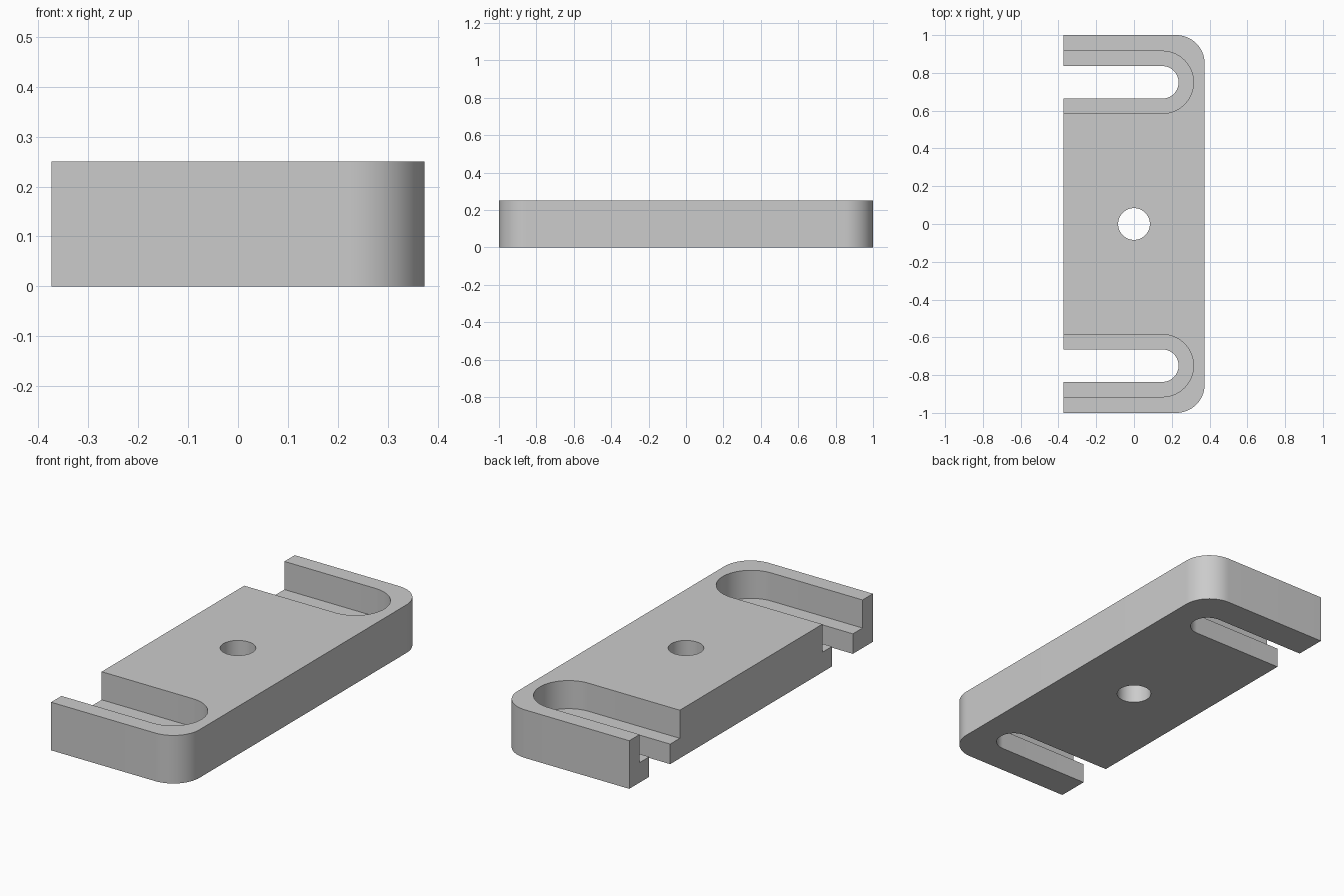
import bpy, bmesh, math

if "Cube" in bpy.data.objects:
    bpy.data.objects.remove(bpy.data.objects["Cube"])

grey = bpy.data.materials.new("light_grey")
grey.diffuse_color = (0.6, 0.6, 0.6, 1)
grey.use_nodes = True
grey.node_tree.nodes["Principled BSDF"].inputs["Base Color"].default_value = grey.diffuse_color

W, L, H = 0.374, 1.0, 0.25       # half width, half length, height
SLOT_X, SLOT_Y = 0.15, 0.75      # centre of each slot's rounded end
LEDGE = 0.104                    # height of the ledge inside the slots


def arc(cx, cy, r, a0, a1, n):
    return [(cx + r * math.cos(math.radians(a0 + (a1 - a0) * i / n)),
             cy + r * math.sin(math.radians(a0 + (a1 - a0) * i / n)))
            for i in range(n + 1)]


def prism(name, outline, z0, z1):
    bm = bmesh.new()
    face = bm.faces.new([bm.verts.new((x, y, z0)) for x, y in outline])
    top = bmesh.ops.extrude_face_region(bm, geom=[face])["geom"]
    bmesh.ops.translate(bm, vec=(0, 0, z1 - z0),
                        verts=[v for v in top if isinstance(v, bmesh.types.BMVert)])
    bmesh.ops.recalc_face_normals(bm, faces=bm.faces)
    mesh = bpy.data.meshes.new(name)
    bm.to_mesh(mesh)
    bm.free()
    mesh.materials.append(grey)
    obj = bpy.data.objects.new(name, mesh)
    bpy.context.collection.objects.link(obj)
    return obj


def slot(name, y, r, z0):
    outline = [(-0.6, y - r)] + arc(SLOT_X, y, r, -90, 90, 32) + [(-0.6, y + r)]
    return prism(name, outline, z0, H + 0.1)


# Plate with two rounded corners on the right
R = 0.15
plate = prism("mounting_plate",
              [(-W, -L)] + arc(W - R, -L + R, R, -90, 0, 16)
              + arc(W - R, L - R, R, 0, 90, 16) + [(-W, L)], 0, H)

# Centre hole and stepped open slots
cutters = [prism("hole_cutter", arc(0, 0, 0.084, 0, 360, 48)[:-1], -0.1, H + 0.1)]
for side, y in (("front", -SLOT_Y), ("back", SLOT_Y)):
    cutters.append(slot(side + "_wide_slot_cutter", y, 0.165, LEDGE))
    cutters.append(slot(side + "_narrow_slot_cutter", y, 0.086, -0.1))

bpy.context.view_layer.objects.active = plate
plate.select_set(True)
for cutter in cutters:
    cutter.hide_render = True
    mod = plate.modifiers.new("cut", "BOOLEAN")
    mod.operation = "DIFFERENCE"
    mod.solver = "EXACT"
    mod.object = cutter
    bpy.ops.object.modifier_apply(modifier=mod.name)
    bpy.data.objects.remove(cutter)

bpy.ops.object.shade_smooth_by_angle(angle=math.radians(30))
